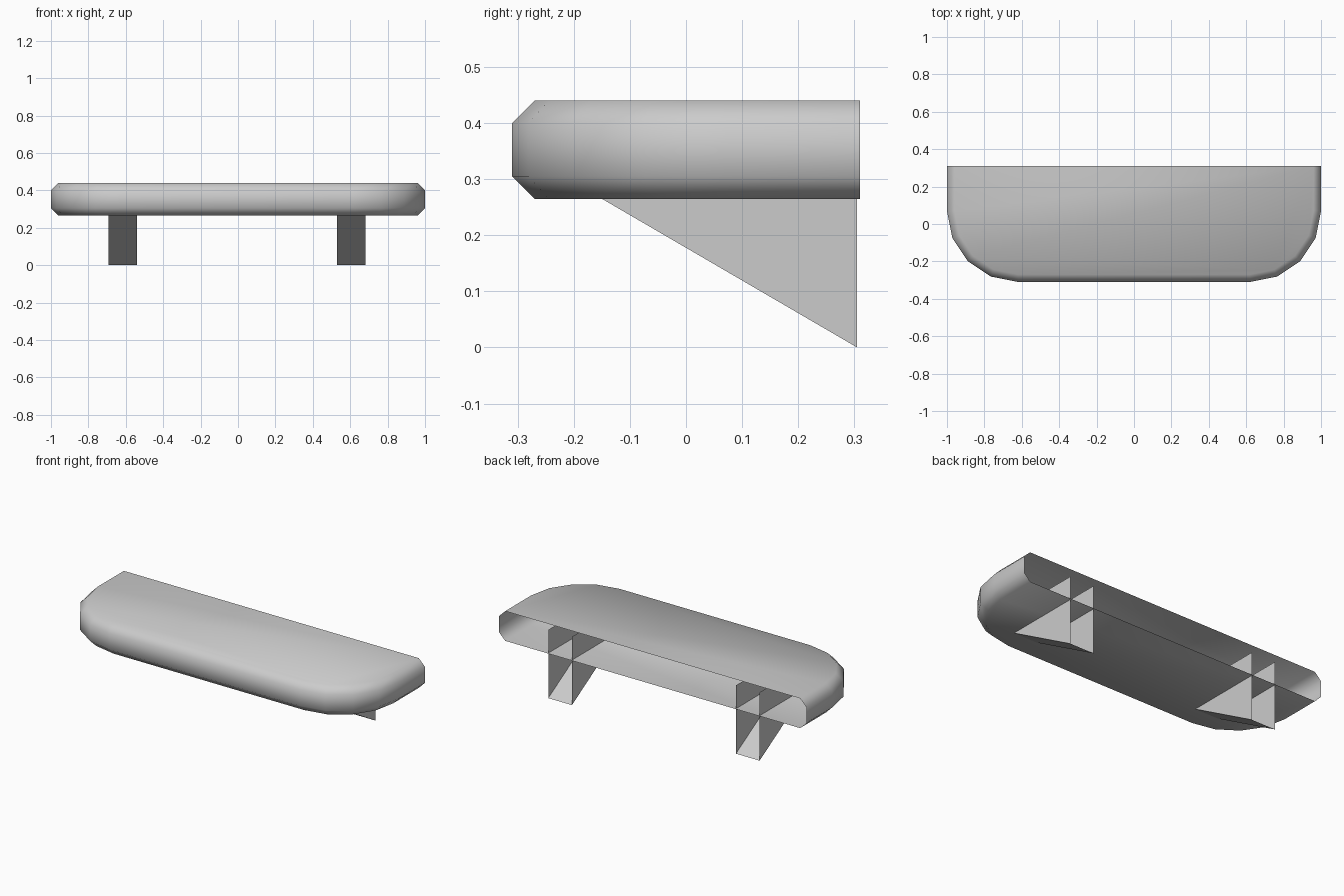
import bpy, bmesh
from math import sin, cos, pi

if "Cube" in bpy.data.objects:
    bpy.data.objects.remove(bpy.data.objects["Cube"], do_unlink=True)

# One plain grey finish
GREY = (0.6, 0.6, 0.6, 1.0)
grey = bpy.data.materials.new("light_grey")
grey.use_nodes = True
grey.diffuse_color = GREY
grey.node_tree.nodes["Principled BSDF"].inputs["Base Color"].default_value = GREY

BACK = 0.31          # y of the open back
CORNER = 0.38        # radius of the front corners
BEVEL = 0.04
Z_LOW, Z_HIGH = 0.265, 0.44


def make_object(name, bm, smooth):
    mesh = bpy.data.meshes.new(name)
    for face in bm.faces:
        face.smooth = smooth
    bm.to_mesh(mesh)
    bm.free()
    mesh.materials.append(grey)
    obj = bpy.data.objects.new(name, mesh)
    bpy.context.collection.objects.link(obj)
    return obj


def outline(inset):
    """Open path from the left back corner round the front to the right."""
    r = CORNER - inset
    cx, cy = 1 - CORNER, CORNER - BACK
    half = [(1 - inset, BACK)]
    for i in range(5):
        a = i * pi / 8
        half.append((cx + r * cos(a), cy - r * sin(a)))
    return half + [(-x, y) for x, y in reversed(half)]


# Shelf shell: bevelled, hollow and open at the back
bm = bmesh.new()
levels = [(BEVEL, Z_LOW), (0, Z_LOW + BEVEL), (0, Z_HIGH - BEVEL), (BEVEL, Z_HIGH)]
rings = [[bm.verts.new((x, y, z)) for x, y in outline(inset)] for inset, z in levels]
for low, high in zip(rings, rings[1:]):
    for i in range(len(low) - 1):
        bm.faces.new((low[i + 1], low[i], high[i], high[i + 1]))
bm.faces.new(rings[0])
bm.faces.new(rings[-1][::-1])
make_object("shelf_shell", bm, True)


# Brackets: two side plates joined by a sloping underside, open at the back
def bracket(name, centre, half_width=0.077):
    side = [(0.305, 0), (0.305, 0.402), (-0.15, 0.402), (-0.15, Z_LOW)]
    bm = bmesh.new()
    left = [bm.verts.new((centre + half_width, y, z)) for y, z in side]
    right = [bm.verts.new((centre - half_width, y, z)) for y, z in side]
    bm.faces.new(left)
    bm.faces.new(right[::-1])
    bm.faces.new((left[0], left[3], right[3], right[0]))
    make_object(name, bm, False)


bracket("left_bracket", 0.606)
bracket("right_bracket", -0.616)
